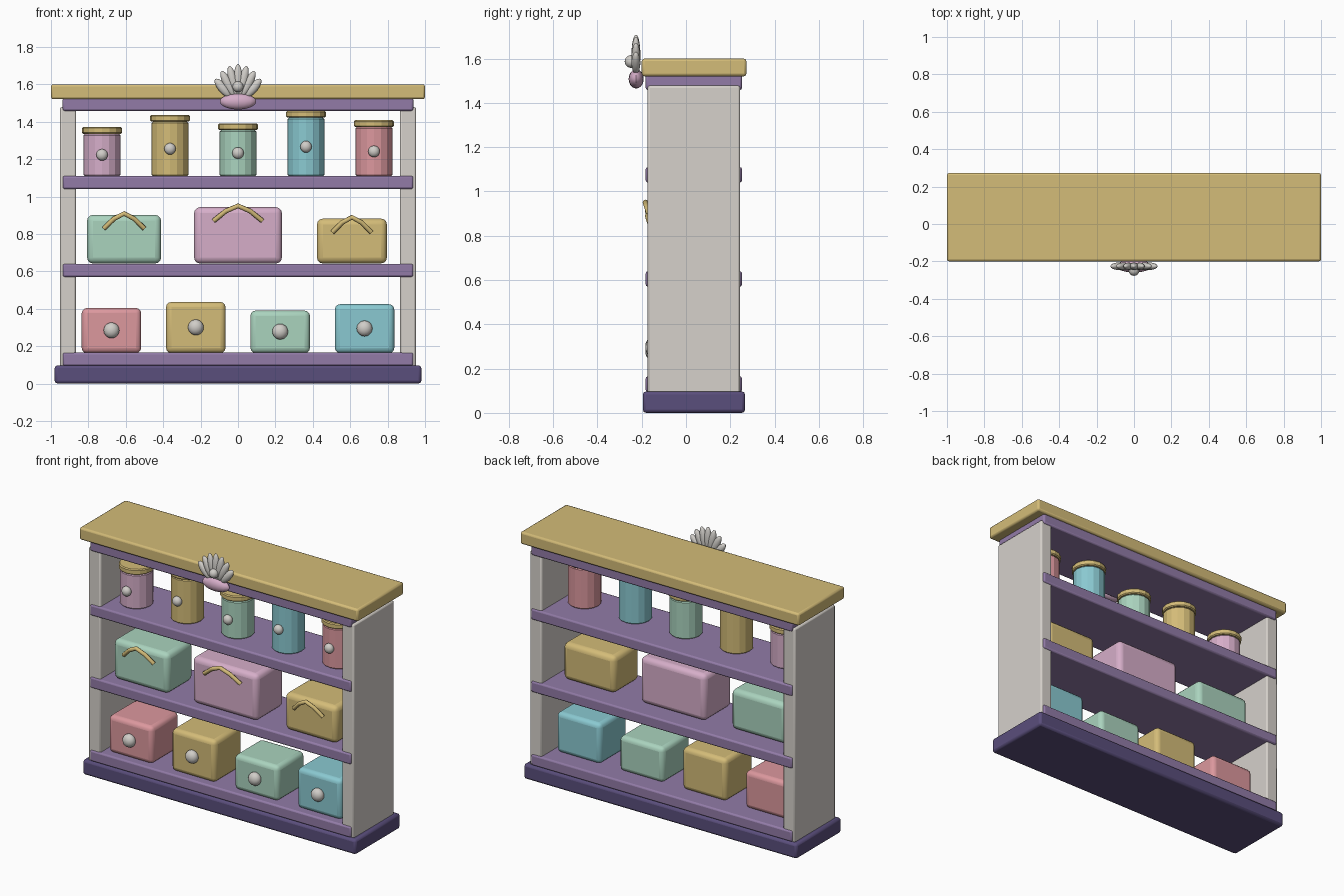
import bpy
from math import radians

cube = bpy.data.objects.get("Cube")
if cube:
    bpy.data.objects.remove(cube, do_unlink=True)


def linear(c):
    c /= 255
    return c / 12.92 if c <= 0.04045 else ((c + 0.055) / 1.055) ** 2.4


def material(name, *rgb):
    m = bpy.data.materials.new(name)
    m.use_nodes = True
    col = [linear(c) for c in rgb] + [1]
    m.diffuse_color = col
    m.node_tree.nodes["Principled BSDF"].inputs["Base Color"].default_value = col
    return m


gold = material("gold", 212, 188, 120)
indigo = material("indigo", 90, 78, 124)
purple = material("purple", 146, 123, 167)
cream = material("cream", 214, 209, 203)
pink = material("pink", 214, 174, 201)
mint = material("mint", 170, 211, 190)
teal = material("teal", 138, 201, 209)
rose = material("rose", 220, 152, 158)
silver = material("silver", 208, 205, 200)


def finish(name, mat, bevel=0, segments=2, smooth=True):
    ob = bpy.context.object
    ob.name = name
    ob.data.materials.append(mat)
    bpy.ops.object.transform_apply(location=False, rotation=True, scale=True)
    if bevel:
        mod = ob.modifiers.new("Bevel", 'BEVEL')
        mod.width, mod.segments = bevel, segments
        mod.limit_method, mod.angle_limit = 'ANGLE', radians(40)
    if smooth:
        bpy.ops.object.shade_smooth_by_angle(angle=radians(35))
    return ob


def box(name, mat, x, y, z, bevel, segments=2):
    """Rounded block from (min, max) ranges."""
    ranges = (x, y, z)
    bpy.ops.mesh.primitive_cube_add(size=1, location=[(a + b) / 2 for a, b in ranges])
    bpy.context.object.scale = [b - a for a, b in ranges]
    return finish(name, mat, bevel, segments)


def cylinder(name, mat, radius, x, z0, z1, bevel):
    bpy.ops.mesh.primitive_cylinder_add(vertices=16, radius=radius, depth=z1 - z0,
                                        location=(x, 0, (z0 + z1) / 2))
    return finish(name, mat, bevel, 1, smooth=False)


def ball(name, mat, loc, scale, tilt=0):
    bpy.ops.mesh.primitive_uv_sphere_add(segments=16, ring_count=10, radius=1, location=loc)
    bpy.context.object.scale = scale
    bpy.context.object.rotation_euler.y = tilt
    return finish(name, mat)


def handle(name, x, y, z, half, rise):
    """Arched bar leaning forward at its peak."""
    cu = bpy.data.curves.new(name, 'CURVE')
    cu.dimensions = '3D'
    cu.bevel_depth, cu.bevel_resolution, cu.use_fill_caps = 0.013, 2, True
    sp = cu.splines.new('POLY')
    arch = [(-1, 0), (-0.5, 0.65), (0, 1), (0.5, 0.65), (1, 0)]
    sp.points.add(len(arch) - 1)
    for p, (u, h) in zip(sp.points, arch):
        p.co = (u * half, -0.025 * h, h * rise, 1)
    ob = bpy.data.objects.new(name, cu)
    ob.location = (x, y, z)
    cu.materials.append(gold)
    bpy.context.collection.objects.link(ob)


# Cabinet frame
box("base", indigo, (-0.98, 0.98), (-0.195, 0.267), (0, 0.097), 0.015)
box("top_slab", gold, (-1, 1), (-0.2, 0.273), (1.52, 1.6), 0.012)
for side, s in (("left", 1), ("right", -1)):
    box(side + "_side_panel", cream, sorted((s * 0.866, s * 0.952)),
        (-0.173, 0.244), (0.07, 1.478), 0.01)
for i, z in enumerate((0.095, 0.57, 1.04, 1.458)):
    box(f"shelf_{i + 1}", purple, (-0.937, 0.937), (-0.182, 0.253), (z, z + 0.07), 0.01)

# Lidded jars on the upper shelf
jars = ((pink, 1.335), (gold, 1.4), (mint, 1.355), (teal, 1.422), (rose, 1.372))
for i, (mat, top) in enumerate(jars):
    x = (i - 2) * 0.3635
    cylinder(f"jar_{i + 1}", mat, 0.099, x, 1.108, top, 0.008)
    cylinder(f"jar_lid_{i + 1}", gold, 0.106, x, top, top + 0.036, 0.006)
    ball(f"jar_knob_{i + 1}", silver, (x, -0.105, (1.11 + top) / 2), (0.031, 0.026, 0.031))

# Handled cases on the middle shelf
cases = ((mint, -0.609, 0.198, 0.13, 0.902, 0.108),
         (pink, 0, 0.235, 0.14, 0.943, 0.13),
         (gold, 0.609, 0.187, 0.13, 0.882, 0.104))
for i, (mat, x, half, depth, top, grip) in enumerate(cases):
    box(f"case_{i + 1}", mat, (x - half, x + half), (-depth, depth), (0.642, top), 0.032, 3)
    handle(f"case_handle_{i + 1}", x, -depth - 0.018, top - 0.073, grip, 0.08)

# Knobbed boxes on the lower shelf
boxes = ((rose, 0.404), (gold, 0.436), (mint, 0.39), (teal, 0.424))
for i, (mat, top) in enumerate(boxes):
    x = (i - 1.5) * 0.451
    box(f"storage_box_{i + 1}", mat, (x - 0.159, x + 0.159), (-0.14, 0.14), (0.163, top), 0.028, 3)
    ball(f"box_knob_{i + 1}", silver, (x, -0.15, (0.165 + top) / 2), (0.042, 0.034, 0.042))

# Shell crest with a pearl
for i in range(-3, 4):
    t = i / 3
    ball(f"shell_rib_{i + 4}", silver, (0.082 * t, -0.226, 1.622 - 0.042 * t * t),
         (0.024, 0.02, 0.086 - 0.024 * t * t), radians(40 * t))
ball("shell_cushion", pink, (0, -0.225, 1.508), (0.097, 0.034, 0.043))
ball("pearl", silver, (0, -0.248, 1.587), (0.029, 0.029, 0.029))
